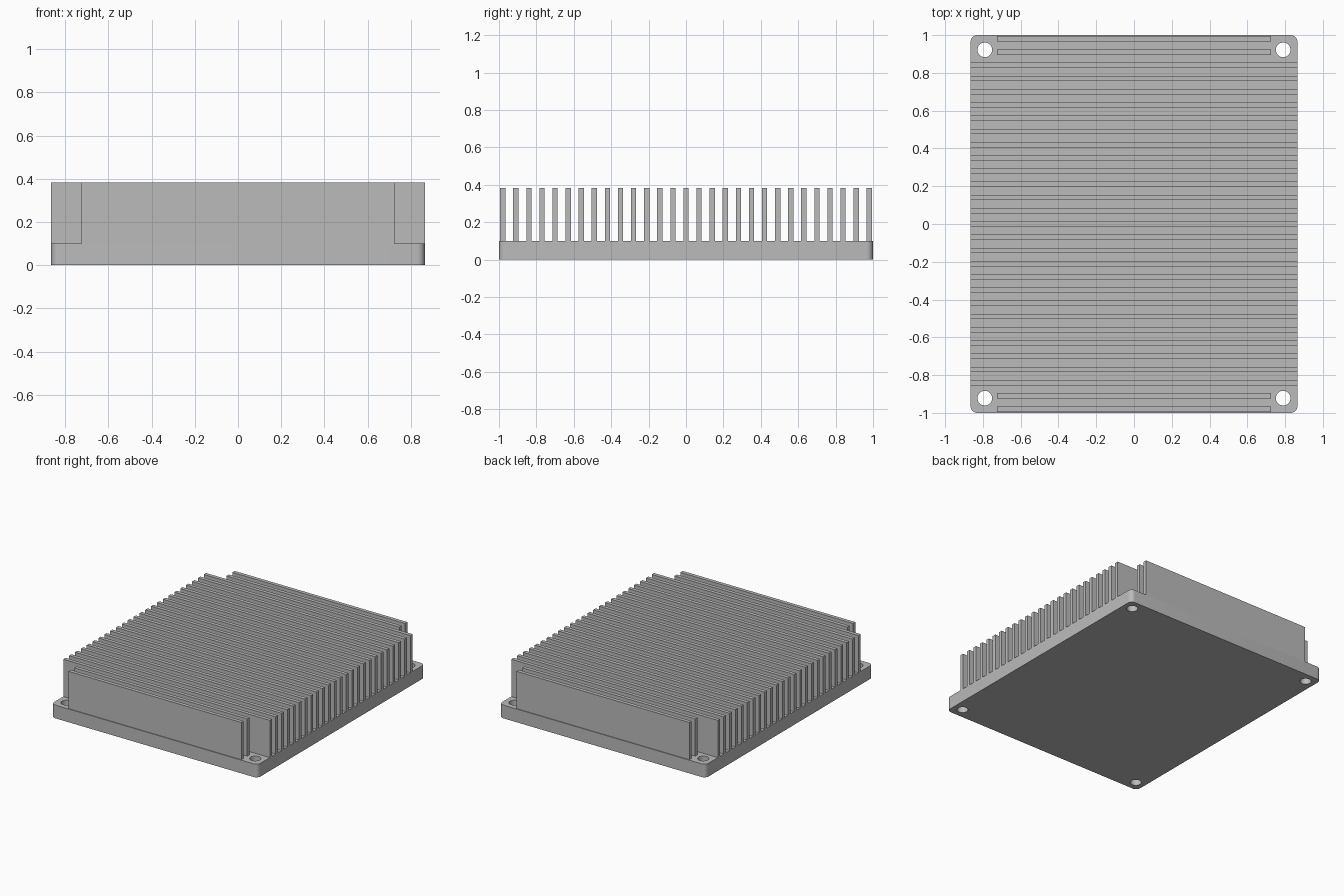
import bpy, bmesh, math

if "Cube" in bpy.data.objects:
    bpy.data.objects.remove(bpy.data.objects["Cube"])

HALF_X, HALF_Y = 0.865, 1.0
BASE_H, TOP = 0.10, 0.382
HOLE_X, HOLE_Y, HOLE_R = 0.79, 0.922, 0.039
FINS, FIN_T, FIN_END = 29, 0.028, 0.98

metal = bpy.data.materials.new("grey_metal")
metal.diffuse_color = (0.5, 0.5, 0.5, 1)
metal.use_nodes = True
metal.node_tree.nodes["Principled BSDF"].inputs["Base Color"].default_value = metal.diffuse_color


def add_object(name, bm):
    mesh = bpy.data.meshes.new(name)
    bm.to_mesh(mesh)
    bm.free()
    mesh.materials.append(metal)
    ob = bpy.data.objects.new(name, mesh)
    bpy.context.collection.objects.link(ob)
    return ob


def box(bm, x, y, z0, z1, cy=0.0):
    """Add a box with half sizes x and y between two heights."""
    verts = bmesh.ops.create_cube(bm, size=2)["verts"]
    for v in verts:
        v.co = (v.co.x * x, cy + v.co.y * y, z0 if v.co.z < 0 else z1)


# Base plate with rounded vertical corners
bm = bmesh.new()
box(bm, HALF_X, HALF_Y, 0, BASE_H)
corners = [e for e in bm.edges if abs(e.verts[0].co.z - e.verts[1].co.z) > 0.01]
bmesh.ops.bevel(bm, geom=corners, offset=0.035, segments=8, profile=0.5,
                affect='EDGES')
base = add_object("base_plate", bm)

# Four mounting holes through the corners
bm = bmesh.new()
for sx in (-1, 1):
    for sy in (-1, 1):
        hole = bmesh.ops.create_cone(bm, cap_ends=True, segments=32,
                                     radius1=HOLE_R, radius2=HOLE_R, depth=0.3)
        bmesh.ops.translate(bm, verts=hole["verts"],
                            vec=(sx * HOLE_X, sy * HOLE_Y, BASE_H / 2))
cutter = add_object("hole_cutter", bm)
cut = base.modifiers.new("mounting_holes", 'BOOLEAN')
cut.operation, cut.solver, cut.object = 'DIFFERENCE', 'EXACT', cutter
bpy.context.view_layer.objects.active = base
base.select_set(True)
bpy.ops.object.modifier_apply(modifier=cut.name)
bpy.data.objects.remove(cutter)
bpy.ops.object.shade_smooth_by_angle(angle=math.radians(30))

# Row of cooling fins; the two at each end are shorter to clear the holes
bm = bmesh.new()
for i in range(FINS):
    y = -FIN_END + 2 * FIN_END * i / (FINS - 1)
    half = 0.724 if i < 2 or i >= FINS - 2 else HALF_X
    box(bm, half, FIN_T / 2, BASE_H, TOP, y)
add_object("cooling_fins", bm)
